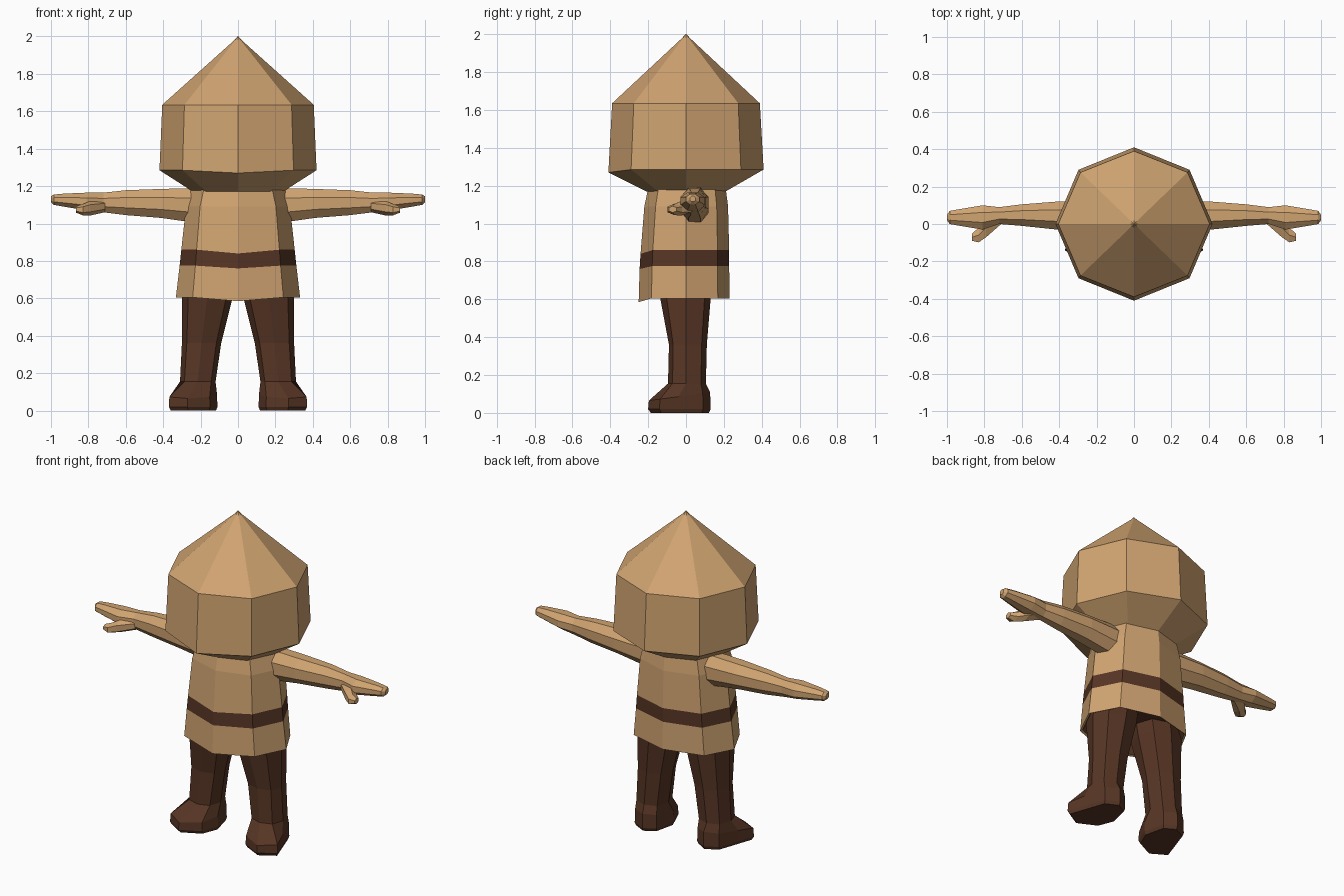
import bpy, bmesh, math

if "Cube" in bpy.data.objects:
    bpy.data.objects.remove(bpy.data.objects["Cube"])


def material(name, rgb):
    m = bpy.data.materials.new(name)
    m.diffuse_color = (*rgb, 1)
    m.use_nodes = True
    m.node_tree.nodes["Principled BSDF"].inputs["Base Color"].default_value = m.diffuse_color
    return m


TAN = material("tan cloth", (0.63, 0.37, 0.165))
BROWN = material("dark brown leather", (0.095, 0.036, 0.018))


def loft(name, rings, mats, brown_bands=(), mirror=False):
    """Skin a list of equal-sized rings; caps both ends. Band 0 is the first cap."""
    me = bpy.data.meshes.new(name)
    bm = bmesh.new()
    vs = [[bm.verts.new(p) for p in r] for r in rings]
    n = len(vs[0])
    bands = [[bm.faces.new(vs[0])]]
    for a, b in zip(vs, vs[1:]):
        bands.append([bm.faces.new((a[i], a[(i + 1) % n], b[(i + 1) % n], b[i]))
                      for i in range(n)])
    bm.faces.new(vs[-1])
    for k in brown_bands:
        for f in bands[k]:
            f.material_index = 1
    bmesh.ops.recalc_face_normals(bm, faces=bm.faces)
    bm.to_mesh(me)
    bm.free()
    for m in mats:
        me.materials.append(m)
    ob = bpy.data.objects.new(name, me)
    bpy.context.collection.objects.link(ob)
    if mirror:
        ob.modifiers.new("mirror", 'MIRROR').use_mirror_merge = False
    return ob


def oct_ring(z, rx, front, back, corner=0.707, cx=0, front_drop=0):
    """Horizontal eight-sided ring with points on the axes."""
    pts = []
    for k in range(8):
        c, s = math.cos(k * math.pi / 4), math.sin(k * math.pi / 4)
        f = corner / 0.7071 if k % 2 else 1
        y = s * f * (back if s > 0 else front)
        pts.append((cx + c * f * rx, y, z - (front_drop if k == 6 else 0)))
    return pts


def x_ring(x, y0, y1, z0, z1, n=8):
    """Upright oval ring across the x axis."""
    return [(x, (y0 + y1) / 2 + (y1 - y0) / 2 * math.cos((k + 0.5) * math.tau / n) / math.cos(math.pi / n),
             (z0 + z1) / 2 + (z1 - z0) / 2 * math.sin((k + 0.5) * math.tau / n) / math.cos(math.pi / n))
            for k in range(n)]


# Pointed hood covering the head
loft("hood", [
    oct_ring(1.17, 0.24, 0.21, 0.21),
    oct_ring(1.285, 0.42, 0.41, 0.41, front_drop=0.015),
    oct_ring(1.635, 0.405, 0.39, 0.39),
    oct_ring(1.98, 0.02, 0.02, 0.02),
    oct_ring(2.0, 0.003, 0.003, 0.003)], [TAN])

# Tunic with recessed dark underside and a belt band
loft("tunic", [
    oct_ring(0.67, 0.29, 0.21, 0.20, 0.73),
    oct_ring(0.61, 0.32, 0.235, 0.22, 0.73, front_drop=0.02),
    oct_ring(0.605, 0.332, 0.25, 0.23, 0.73, front_drop=0.02),
    oct_ring(0.775, 0.312, 0.245, 0.228, 0.73, front_drop=0.015),
    oct_ring(0.86, 0.303, 0.24, 0.228, 0.73, front_drop=0.02),
    oct_ring(1.09, 0.278, 0.22, 0.222, 0.73),
    oct_ring(1.185, 0.25, 0.20, 0.21, 0.73)], [TAN, BROWN], (0, 1, 4))

# Arms with mitten hands, and thumbs
loft("arms", [x_ring(*r) for r in (
    (0.20, -0.03, 0.12, 1.00, 1.19),
    (0.41, -0.03, 0.12, 1.03, 1.185),
    (0.60, -0.01, 0.105, 1.045, 1.178),
    (0.72, 0.00, 0.09, 1.06, 1.165),
    (0.81, -0.03, 0.10, 1.07, 1.165),
    (0.93, -0.01, 0.08, 1.09, 1.16),
    (0.985, 0.0, 0.07, 1.10, 1.155),
    (1.00, 0.02, 0.05, 1.115, 1.145))], [TAN], mirror=True)
loft("thumbs", [x_ring(*r, n=6) for r in (
    (0.71, 0.00, 0.06, 1.065, 1.12),
    (0.79, -0.07, 0.03, 1.048, 1.115),
    (0.83, -0.098, -0.02, 1.048, 1.10),
    (0.865, -0.09, -0.05, 1.06, 1.09))], [TAN], mirror=True)

# Legs running down into splayed boots
sole = [(0.335, -0.04), (0.29, 0.09), (0.21, 0.13), (0.14, 0.09),
        (0.11, -0.04), (0.15, -0.14), (0.27, -0.20), (0.37, -0.14)]


def boot_ring(z, scale, heel_rise=0):
    return [(0.22 + (x - 0.22) * scale, y * scale, z + heel_rise * (y + 0.2))
            for x, y in sole]


loft("legs_and_boots", [
    boot_ring(0.0, 0.93),
    boot_ring(0.02, 1.0),
    boot_ring(0.065, 0.98, 0.13),
    oct_ring(0.155, 0.095, 0.095, 0.105, 0.75, cx=0.215),
    oct_ring(0.36, 0.105, 0.09, 0.11, 0.75, cx=0.195),
    oct_ring(0.60, 0.135, 0.135, 0.13, 0.75, cx=0.165),
    oct_ring(0.72, 0.14, 0.14, 0.13, 0.75, cx=0.15)], [BROWN], mirror=True)
